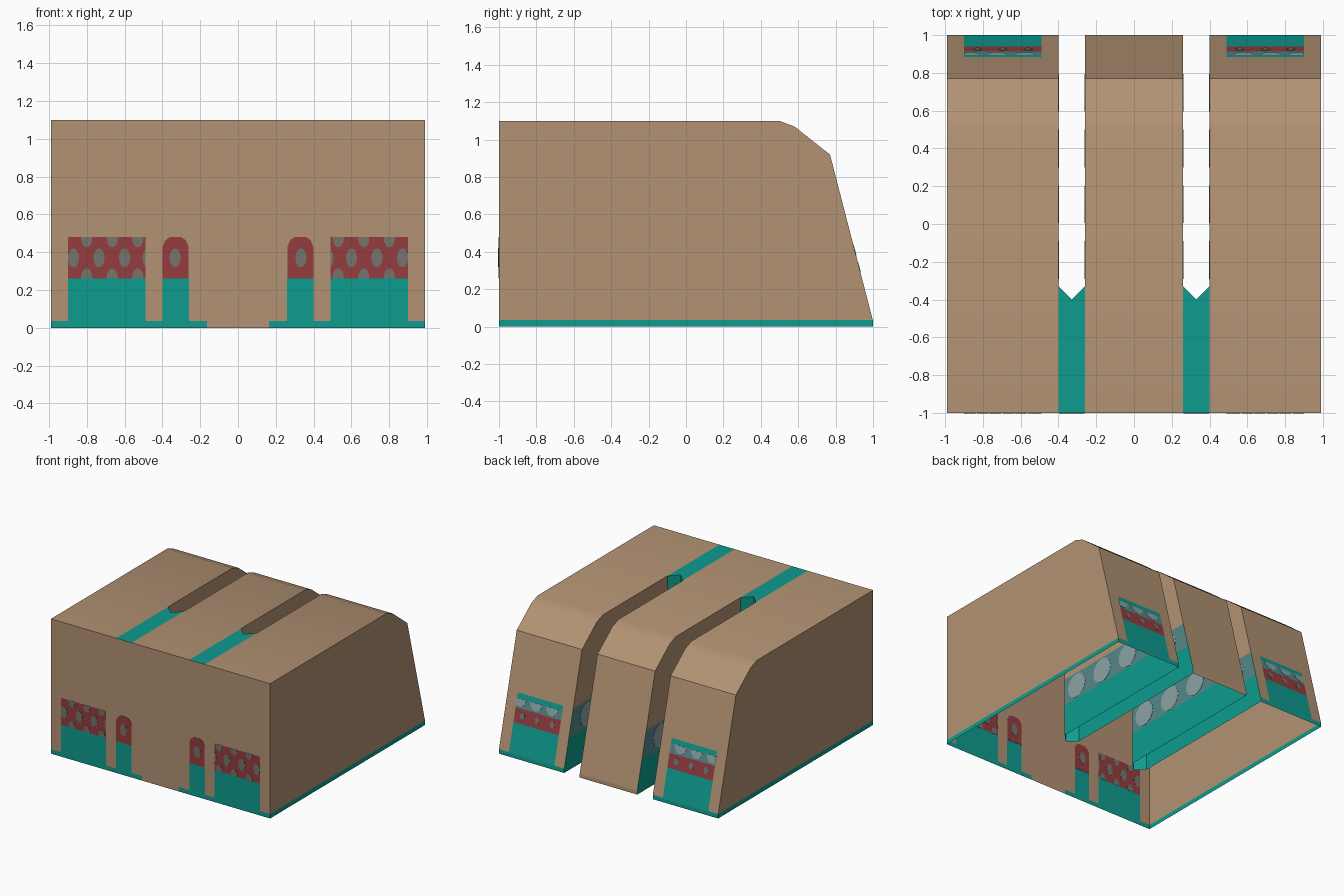
import bpy, bmesh, math
from mathutils import Vector

if "Cube" in bpy.data.objects:
    bpy.data.objects.remove(bpy.data.objects["Cube"])


def srgb(*c):
    return tuple((v / 255 / 12.92) if v < 10 else ((v / 255 + 0.055) / 1.055) ** 2.4 for v in c) + (1,)


COLOURS = [("tan_wall", (178, 146, 115)), ("teal_trim", (14, 156, 143)), ("red_panel", (149, 60, 63)),
           ("grey_dot", (117, 117, 109)), ("blue_grey_glass", (84, 136, 137)), ("pale_glass", (140, 164, 165))]
MATS = []
for name, c in COLOURS:
    m = bpy.data.materials.new(name)
    m.diffuse_color = srgb(*c)
    m.use_nodes = True
    m.node_tree.nodes["Principled BSDF"].inputs["Base Color"].default_value = m.diffuse_color
    MATS.append(m)
TAN, TEAL, RED, DOT, GLASS, PALE = range(6)


def make_object(name, bm):
    me = bpy.data.meshes.new(name)
    bm.to_mesh(me)
    bm.free()
    for m in MATS:
        me.materials.append(m)
    ob = bpy.data.objects.new(name, me)
    bpy.context.collection.objects.link(ob)
    return ob


# ---- open-bottomed shell with two through slots ----
W, S0, S1, SY = 0.99, 0.26, 0.40, -0.33
H = 1.10
CURVE = [(0.5, H), (0.58, 1.07), (0.77, 0.92), (1, 0.03), (1, 0)]
PROF = [(-1, 0), (-1, H)] + CURVE
bm = bmesh.new()


def face(pts):
    return bm.faces.new([bm.verts.new(p) for p in pts])


for a, b in ((-W, -S1), (-S0, S0), (S1, W)):                 # solid strips
    for (y0, z0), (y1, z1) in zip(PROF, PROF[1:]):
        face([(a, y0, z0), (b, y0, z0), (b, y1, z1), (a, y1, z1)])
for s in (-1, 1):
    a, b, m = s * S0, s * S1, s * 0.33
    face([(s * W, y, z) for y, z in PROF])                   # outer side
    face([(a, -1, 0), (b, -1, 0), (b, -1, H), (a, -1, H)])   # front below slot strip
    face([(a, -1, H), (b, -1, H), (b, SY, H), (m, -0.4, H), (a, SY, H)])
    for x in (a, b):                                         # slot walls and pointed end
        face([(x, y, z) for y, z in [(SY, 0), (SY, H)] + CURVE])
        face([(x, SY, 0), (m, -0.4, 0), (m, -0.4, H), (x, SY, H)])
bmesh.ops.remove_doubles(bm, verts=bm.verts[:], dist=1e-4)


def cut(co, no):
    bmesh.ops.bisect_plane(bm, geom=bm.verts[:] + bm.edges[:] + bm.faces[:], dist=1e-5,
                           plane_co=co, plane_no=no)


for z in (0.036, 0.26, 0.37, 0.44, 0.48):
    cut((0, 0, z), (0, 0, 1))
for x in (0.165, 0.49, 0.9):
    for s in (-1, 1):
        cut((s * x, 0, 0), (1, 0, 0))
bmesh.ops.recalc_face_normals(bm, faces=bm.faces[:])
bm.normal_update()


def colour(f):
    c, n = f.calc_center_median(), f.normal
    x, z = abs(c.x), c.z
    nx, ny, nz = abs(n.x), abs(n.y), abs(n.z)
    panel, slot = 0.49 < x < 0.9, S0 < x < S1
    if nx > 0.9:
        if x > 0.9:
            return TEAL if z < 0.036 else TAN
        return TEAL if z < 0.26 else GLASS if z < 0.48 else TAN
    if nx > 0.3:
        return TEAL
    if nz > 0.99:
        return TEAL if slot else TAN
    if c.y < -0.99:
        if z < 0.036:
            return TEAL if x > 0.165 else TAN
        if (panel or slot) and z < 0.26:
            return TEAL
        return RED if panel and z < 0.48 else TAN
    if ny > 0.9:
        if z < 0.036:
            return TEAL if x > S1 else TAN
        if panel and z < 0.48:
            return TEAL if z < 0.26 or z > 0.44 else RED if z < 0.37 else GLASS
    return TAN


for f in bm.faces:
    f.material_index = colour(f)
shell = make_object("building_shell", bm)
bpy.context.view_layer.objects.active = shell
shell.select_set(True)
bpy.ops.object.shade_smooth_by_angle(angle=math.radians(30))


# ---- thin painted plates, visible from both sides of a wall ----
def ellipse(u, v, ru, rv, box, n=12):
    pts = []
    for i in range(n):
        t = 2 * math.pi * i / n
        p = (min(max(u + ru * math.cos(t), box[0]), box[1]), min(max(v + rv * math.sin(t), box[2]), box[3]))
        if not any(abs(p[0] - q[0]) + abs(p[1] - q[1]) < 1e-5 for q in pts):
            pts.append(p)
    return pts


def plate(pm, pts, place, mat, t=0.002):
    p3 = [Vector(place(u, v)) for u, v in pts]
    k = len(p3) // 3
    n = (p3[k] - p3[0]).cross(p3[2 * k] - p3[0]).normalized() * t
    rings = [[pm.verts.new(p + n * s) for p in p3] for s in (-1, 1)]
    fs = [pm.faces.new(rings[0][::-1]), pm.faces.new(rings[1])]
    for i in range(len(p3)):
        j = (i + 1) % len(p3)
        fs.append(pm.faces.new([rings[0][i], rings[0][j], rings[1][j], rings[1][i]]))
    for f in fs:
        f.material_index = mat


def back_y(z):
    return 0.77 + (0.92 - z) / 0.89 * 0.23


front, back, doors, sides = (bmesh.new() for _ in range(4))
for s in (-1, 1):
    def on_front(u, v):
        return (s * u, -1, v)

    def on_back(u, v):
        return (s * u, back_y(v), v)

    # front window dots in staggered rows
    box = (0.49, 0.9, 0.26, 0.48)
    for z, x0 in ((0.37, 0.6), (0.475, 0.53), (0.265, 0.53)):
        for i in range(3):
            plate(front, ellipse(x0 + i * 0.135, z, 0.03, 0.05, box), on_front, DOT)
    plate(front, ellipse(0.475, 0.37, 0.03, 0.05, box), on_front, DOT)

    # rounded red top of each front door, with one dot
    plate(doors, [(0.262, 0.26), (0.398, 0.26), (0.398, 0.43), (0.385, 0.462), (0.36, 0.48),
                  (0.30, 0.48), (0.275, 0.462), (0.262, 0.43)], on_front, RED)
    plate(doors, ellipse(0.333, 0.37, 0.03, 0.05, (0, 1, 0, 1)), on_front, DOT, 0.004)

    # back window half-round panes and small dots
    for i in range(3):
        plate(back, ellipse(0.58 + i * 0.145, 0.44, 0.055, 0.06, (0.49, 0.9, 0.37, 0.44)), on_back, PALE)
        plate(back, ellipse(0.56 + i * 0.135, 0.32, 0.022, 0.026, (0.49, 0.9, 0.26, 0.37)), on_back, DOT)

    # round panes along the slot walls
    for x in (S0, S1):
        for i in range(4):
            plate(sides, ellipse(-0.19 + i * 0.295, 0.37, 0.1, 0.1, (-0.33, 0.88, 0.26, 0.48), 16),
                  lambda u, v: (s * x, u, v), PALE)

for name, pm in (("front_window_dots", front), ("front_door_tops", doors),
                 ("back_window_panes", back), ("slot_window_panes", sides)):
    bmesh.ops.recalc_face_normals(pm, faces=pm.faces[:])
    make_object(name, pm)
